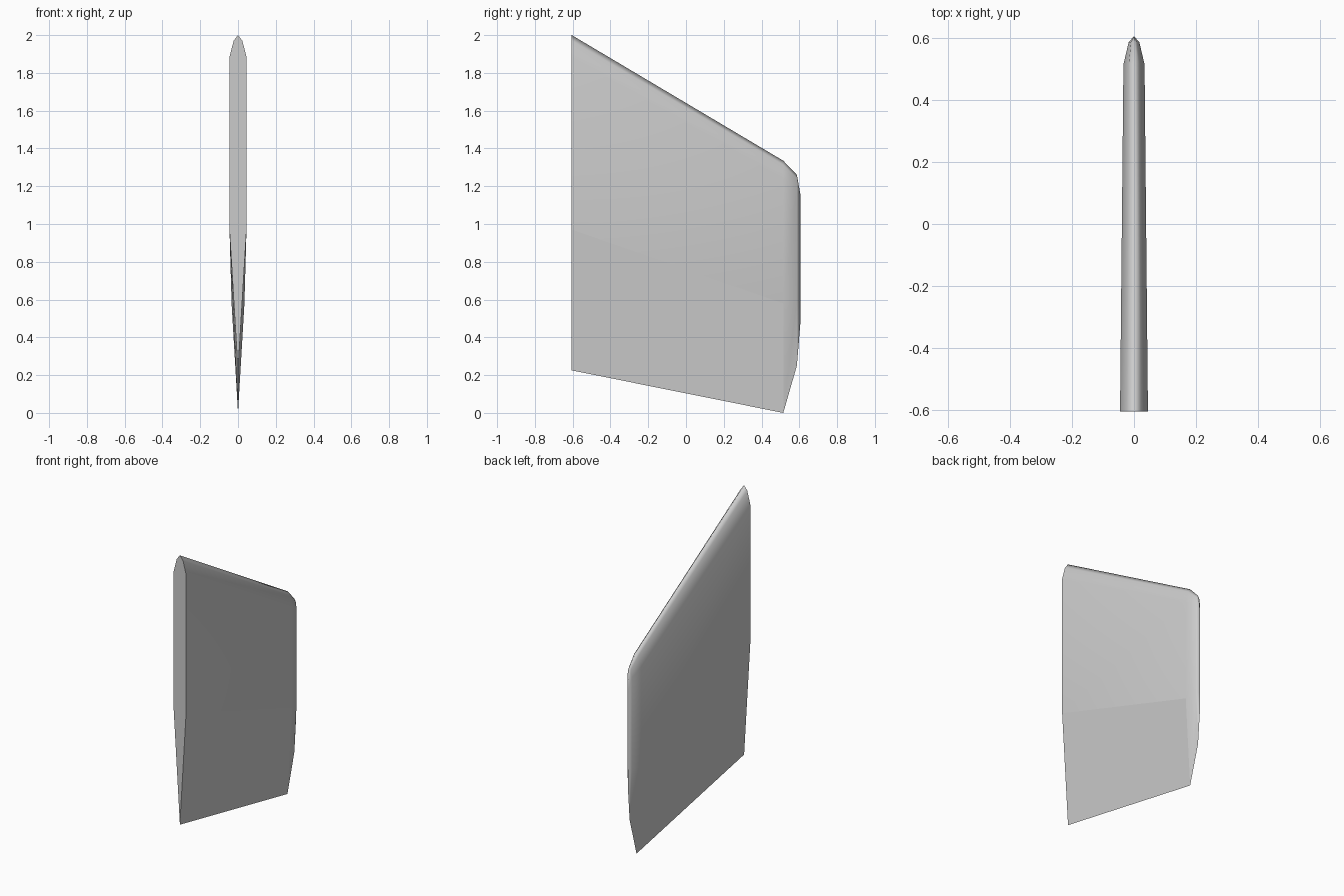
import bpy, bmesh

if "Cube" in bpy.data.objects:
    bpy.data.objects.remove(bpy.data.objects["Cube"])

# Cross-sections along y: half outline (x, z) from keel edge up to top ridge
sections = [
    (-0.605, [(0, 0.225), (0.045, 0.97), (0.045, 1.885), (0.023, 1.97), (0, 2.0)]),
    (0.515, [(0, 0.0), (0.034, 0.58), (0.034, 1.24), (0.017, 1.312), (0, 1.335)]),
    (0.587, [(0, 0.25), (0.017, 0.59), (0.017, 1.19), (0.0095, 1.242), (0, 1.26)]),
    (0.605, [(0, 0.47), (0, 0.60), (0, 1.10), (0, 1.14), (0, 1.16)]),
]

bm = bmesh.new()
rings = []
for y, half in sections:
    outline = half + [(-x, z) for x, z in half[-2:0:-1]]
    rings.append([bm.verts.new((x, y, z)) for x, z in outline])

# Skin between neighbouring sections, and the flat front cap
n = len(rings[0])
for a, b in zip(rings, rings[1:]):
    for i in range(n):
        j = (i + 1) % n
        bm.faces.new((a[i], a[j], b[j], b[i]))
bm.faces.new(rings[0])


def sharpen(a, b):
    edge = bm.edges.get((a, b))
    if edge:
        edge.smooth = False


for f in bm.faces:
    f.smooth = True

# Hard edges: front rim, keel, lower bevel lines and lower rear corner
for i in range(n):
    sharpen(rings[0][i], rings[0][(i + 1) % n])
for i in (0, 1, n - 1):
    sharpen(rings[0][i], rings[1][i])
for i in (1, n - 1):
    sharpen(rings[1][0], rings[1][i])
for a, b in zip(rings[1:], rings[2:]):
    sharpen(a[0], b[0])

# Close the rear edge where both sides meet
bmesh.ops.remove_doubles(bm, verts=bm.verts, dist=0.0005)
bmesh.ops.recalc_face_normals(bm, faces=bm.faces)

mesh = bpy.data.meshes.new("fin_blade")
bm.to_mesh(mesh)
bm.free()
fin = bpy.data.objects.new("fin_blade", mesh)
bpy.context.collection.objects.link(fin)
